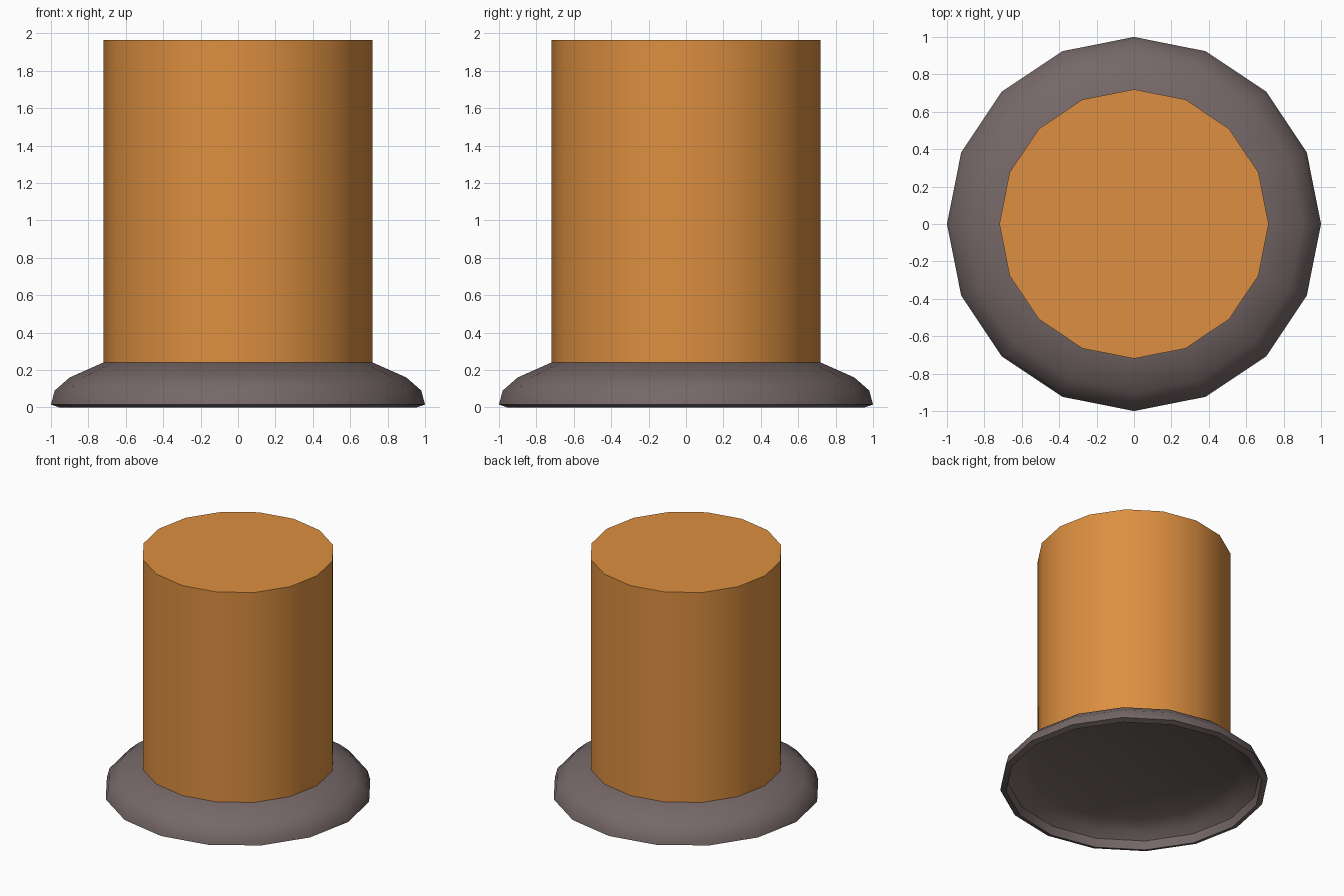
import bpy, bmesh, math

if "Cube" in bpy.data.objects:
    bpy.data.objects.remove(bpy.data.objects["Cube"])

SIDES = 16


def material(name, rgb):
    m = bpy.data.materials.new(name)
    m.diffuse_color = (*rgb, 1)
    m.use_nodes = True
    m.node_tree.nodes["Principled BSDF"].inputs["Base Color"].default_value = m.diffuse_color
    return m


def lathe(name, profile, mat):
    """Spin a (radius, z) profile; cap its two open ends with flat polygons."""
    bm = bmesh.new()
    rings = [[bm.verts.new((r * math.cos(2 * math.pi * i / SIDES),
                            r * math.sin(2 * math.pi * i / SIDES), z))
              for i in range(SIDES)] for r, z in profile]
    for a, b in zip(rings, rings[1:]):
        for i in range(SIDES):
            j = (i + 1) % SIDES
            bm.faces.new((a[i], a[j], b[j], b[i]))
    bm.faces.new(rings[0][::-1])
    bm.faces.new(rings[-1])
    bmesh.ops.recalc_face_normals(bm, faces=bm.faces)
    me = bpy.data.meshes.new(name)
    bm.to_mesh(me)
    bm.free()
    me.materials.append(mat)
    ob = bpy.data.objects.new(name, me)
    bpy.context.collection.objects.link(ob)
    bpy.ops.object.select_all(action='DESELECT')
    ob.select_set(True)
    bpy.context.view_layer.objects.active = ob
    bpy.ops.object.shade_smooth_by_angle(angle=math.radians(35))
    return ob


orange = material("orange", (0.72, 0.275, 0.052))
grey = material("warm_grey", (0.18, 0.137, 0.137))

# Column
lathe("column", [(0.72, 0.235), (0.72, 1.965)], orange)

# Flared base, hollow underneath: inner ceiling, inner wall, rim, outer wall
lathe("flared_base", [(0.78, 0.165), (0.88, 0.12), (0.94, 0.068), (0.955, 0.0),
                      (1.0, 0.015), (0.98, 0.09), (0.90, 0.16), (0.72, 0.24)], grey)
